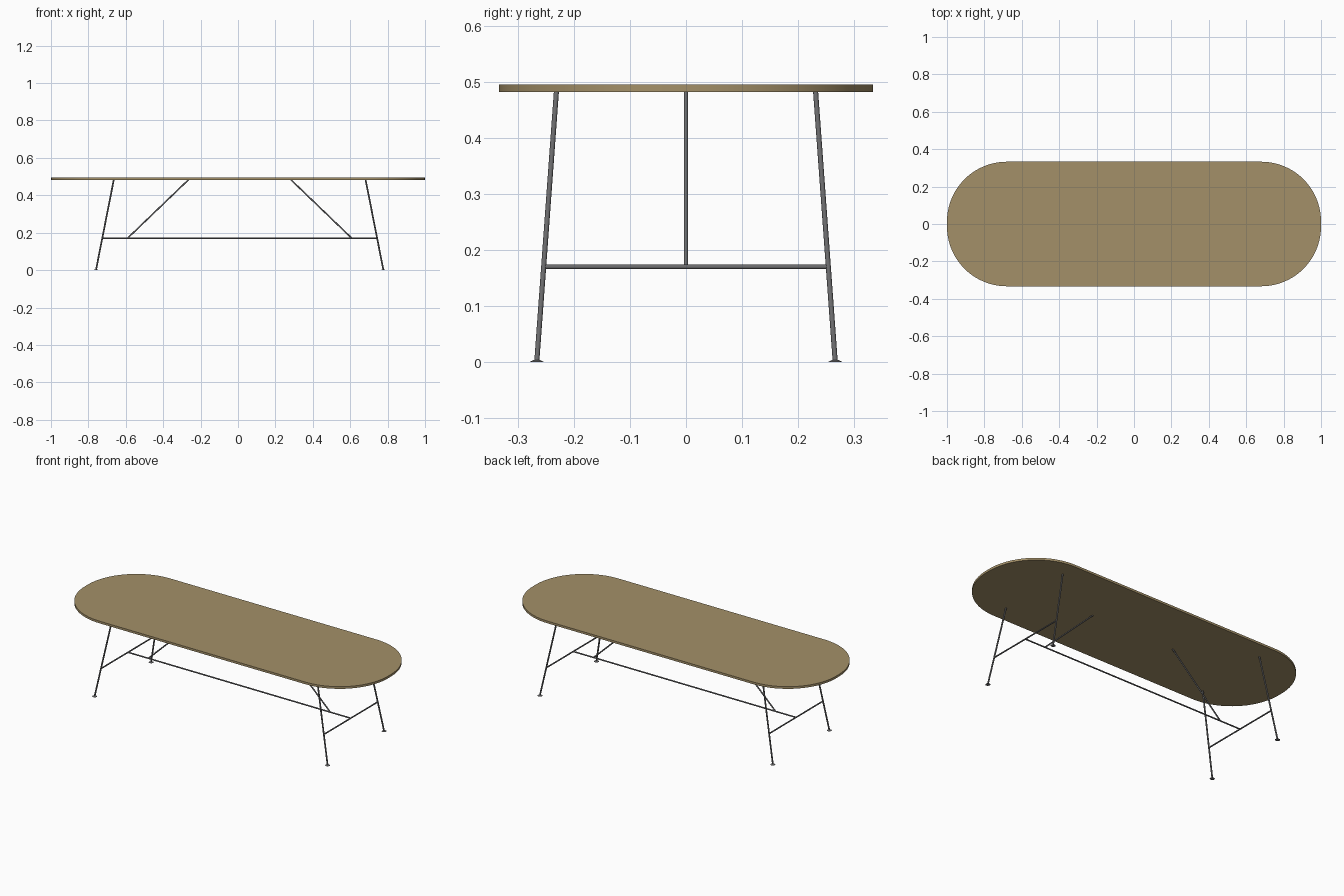
import bpy, bmesh, math
from mathutils import Vector

if "Cube" in bpy.data.objects:
    bpy.data.objects.remove(bpy.data.objects["Cube"])

def material(name, rgb):
    m = bpy.data.materials.new(name)
    m.diffuse_color = (*rgb, 1)
    m.use_nodes = True
    m.node_tree.nodes["Principled BSDF"].inputs["Base Color"].default_value = m.diffuse_color
    return m

wood = material("oak", (0.37, 0.28, 0.14))
metal = material("dark_steel", (0.15, 0.15, 0.155))

CX = 0.009            # frame sits slightly off centre
Z_TOP, Z_UNDER, Z_BAR = 0.495, 0.482, 0.17

def finish(name, bm, mat):
    bmesh.ops.recalc_face_normals(bm, faces=bm.faces)
    me = bpy.data.meshes.new(name)
    bm.to_mesh(me)
    bm.free()
    me.materials.append(mat)
    ob = bpy.data.objects.new(name, me)
    bpy.context.collection.objects.link(ob)
    bpy.context.view_layer.objects.active = ob
    bpy.ops.object.select_all(action='DESELECT')
    ob.select_set(True)
    bpy.ops.object.shade_smooth_by_angle(angle=math.radians(35))
    return ob

def tube(name, a, b, r):
    a, b = Vector(a), Vector(b)
    bm = bmesh.new()
    bmesh.ops.create_cone(bm, cap_ends=True, segments=16, radius1=r, radius2=r, depth=(b - a).length)
    rot = (b - a).to_track_quat('Z', 'Y').to_matrix().to_4x4()
    bm.transform(rot)
    bmesh.ops.translate(bm, verts=bm.verts, vec=(a + b) / 2)
    finish(name, bm, metal)

# table top: long slab with fully rounded ends
bm = bmesh.new()
R, HX, HY, N = 0.32, 1.0, 0.333, 20
outline = []
for q, (sx, sy) in enumerate([(1, 1), (-1, 1), (-1, -1), (1, -1)]):
    for i in range(N + 1):
        t = (q + i / N) * math.pi / 2
        outline.append(bm.verts.new((sx * (HX - R) + R * math.cos(t),
                                     sy * (HY - R) + R * math.sin(t), Z_UNDER)))
face = bm.faces.new(outline)
ext = bmesh.ops.extrude_face_region(bm, geom=[face])
bmesh.ops.translate(bm, verts=[v for v in ext["geom"] if isinstance(v, bmesh.types.BMVert)],
                    vec=(0, 0, Z_TOP - Z_UNDER))
finish("table_top", bm, wood)

# splayed legs and feet
k = Z_BAR / Z_UNDER
bar_x = 0.768 + (0.673 - 0.768) * k
bar_y = 0.266 + (0.231 - 0.266) * k
for sx, side in ((-1, "left"), (1, "right")):
    for sy, end in ((-1, "front"), (1, "back")):
        foot = (CX + sx * 0.768, sy * 0.266)
        tube(f"{end}_{side}_leg", (*foot, 0.002), (CX + sx * 0.673, sy * 0.231, Z_UNDER + 0.002), 0.0045)
        bm = bmesh.new()
        bmesh.ops.create_cone(bm, cap_ends=True, segments=24, radius1=0.0135, radius2=0.006, depth=0.004)
        bmesh.ops.translate(bm, verts=bm.verts, vec=(*foot, 0.002))
        finish(f"{end}_{side}_foot", bm, metal)
    # cross bar between the two legs, and slanted brace
    x = CX + sx * bar_x
    tube(f"{side}_cross_bar", (x, -bar_y, Z_BAR), (x, bar_y, Z_BAR), 0.004)
    tube(f"{side}_brace", (CX + sx * 0.6, 0, Z_BAR), (CX + sx * 0.273, 0, Z_UNDER + 0.002), 0.004)

# long stretcher
tube("long_stretcher", (CX - bar_x, 0, Z_BAR), (CX + bar_x, 0, Z_BAR), 0.004)
